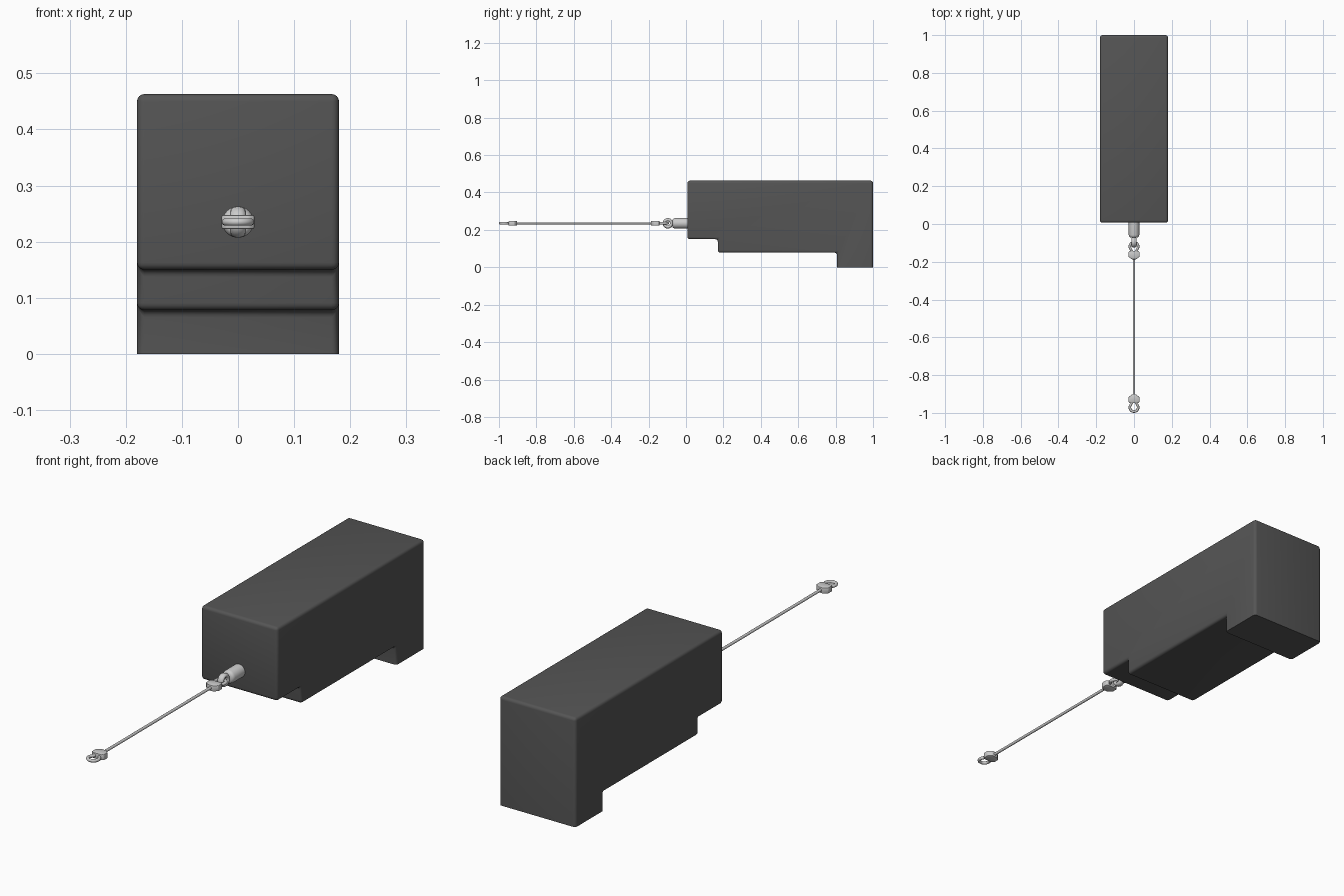
import bpy, bmesh
from math import sin, cos, pi, radians

if "Cube" in bpy.data.objects:
    bpy.data.objects.remove(bpy.data.objects["Cube"])

ZC = 0.235  # height of the tether line

grey = bpy.data.materials.new("dark_grey")
grey.diffuse_color = (0.09, 0.09, 0.09, 1)
grey.use_nodes = True
grey.node_tree.nodes["Principled BSDF"].inputs["Base Color"].default_value = grey.diffuse_color


def finish(bm, name, angle=35):
    bmesh.ops.recalc_face_normals(bm, faces=bm.faces)
    me = bpy.data.meshes.new(name)
    bm.to_mesh(me)
    bm.free()
    ob = bpy.data.objects.new(name, me)
    bpy.context.collection.objects.link(ob)
    smooth(ob, angle)
    return ob


def smooth(ob, angle=35):
    bpy.ops.object.select_all(action='DESELECT')
    ob.select_set(True)
    bpy.context.view_layer.objects.active = ob
    bpy.ops.object.shade_smooth_by_angle(angle=radians(angle))


def prism(points, offset):
    """Extrude a closed outline of 3D points by an offset vector."""
    bm = bmesh.new()
    face = bm.faces.new([bm.verts.new(p) for p in points])
    ext = bmesh.ops.extrude_face_region(bm, geom=[face], use_keep_orig=True)
    verts = [g for g in ext["geom"] if isinstance(g, bmesh.types.BMVert)]
    bmesh.ops.translate(bm, verts=verts, vec=offset)
    bmesh.ops.recalc_face_normals(bm, faces=bm.faces)
    return bm


def tube(name, points, radius, cyclic=False):
    cu = bpy.data.curves.new(name, 'CURVE')
    cu.dimensions = '3D'
    cu.bevel_depth = radius
    cu.bevel_resolution = 3
    cu.use_fill_caps = True
    sp = cu.splines.new('POLY')
    sp.points.add(len(points) - 1)
    for p, co in zip(sp.points, points):
        p.co = (*co, 1)
    sp.use_cyclic_u = cyclic
    ob = bpy.data.objects.new(name, cu)
    bpy.context.collection.objects.link(ob)
    bpy.ops.object.select_all(action='DESELECT')
    ob.select_set(True)
    bpy.context.view_layer.objects.active = ob
    bpy.ops.object.convert(target='MESH')
    smooth(bpy.context.object, 50)


# stepped body, all edges rounded except the sole
outline = [(0.007, 0.463), (1.0, 0.463), (1.0, 0), (0.808, 0),
           (0.808, 0.078), (0.17, 0.078), (0.17, 0.15), (0.007, 0.15)]
bm = prism([(-0.18, y, z) for y, z in outline], (0.36, 0, 0))
edges = [e for e in bm.edges if max(v.co.z for v in e.verts) > 0.001]
bmesh.ops.bevel(bm, geom=edges, offset=0.013, segments=4, profile=0.5,
                affect='EDGES', clamp_overlap=True)
body = finish(bm, "body")
body.data.materials.append(grey)

# anchor shank: lathed rod with a rounded nose
bm = bmesh.new()
N = 32
profile = [(0.02, 0.028), (-0.058, 0.028), (-0.066, 0.026), (-0.072, 0.02)]
rings = [[bm.verts.new((r * cos(2 * pi * i / N), y, ZC + r * sin(2 * pi * i / N)))
          for i in range(N)] for y, r in profile]
for a, b in zip(rings, rings[1:]):
    for i in range(N):
        bm.faces.new((a[i], a[(i + 1) % N], b[(i + 1) % N], b[i]))
bm.faces.new(rings[0])
bm.faces.new(rings[-1])
finish(bm, "anchor_shank", 50)

# anchor eye: upright ring with an oval section
bm = bmesh.new()
M = 12
rings = []
for i in range(N):
    a = 2 * pi * i / N
    ring = []
    for j in range(M):
        b = 2 * pi * j / M
        r = 0.0195 + 0.0085 * cos(b)
        ring.append(bm.verts.new((0.014 * sin(b), -0.097 + r * cos(a), ZC + r * sin(a))))
    rings.append(ring)
for i in range(N):
    a, b = rings[i], rings[(i + 1) % N]
    for j in range(M):
        bm.faces.new((a[j], a[(j + 1) % M], b[(j + 1) % M], b[j]))
finish(bm, "anchor_eye", 60)

# cable
tube("cable", [(0, -0.16, ZC), (0, -0.93, ZC)], 0.006)

# a teardrop loop and a crimp sleeve at each end of the cable
for label, tip, s in (("near", -0.09, -1), ("far", -1.0, 1)):
    cy = tip + s * 0.029
    loop = [(0, tip + s * 0.07, ZC)]
    for k in range(25):
        a = radians(-120 + 240 * k / 24)
        loop.append((0.022 * sin(a), cy - s * 0.022 * cos(a), ZC))
    tube(label + "_loop", loop, 0.0068, True)

    half = [(0.02, 0.052), (0.029, 0.058), (0.029, 0.083), (0.012, 0.097)]
    pts = [(x, tip + s * d, ZC - 0.0125) for x, d in half]
    pts += [(-x, y, z) for x, y, z in reversed(pts)]
    bm = prism(pts, (0, 0, 0.025))
    bmesh.ops.bevel(bm, geom=bm.edges[:], offset=0.003, segments=2, profile=0.5,
                    affect='EDGES', clamp_overlap=True)
    finish(bm, label + "_crimp")
